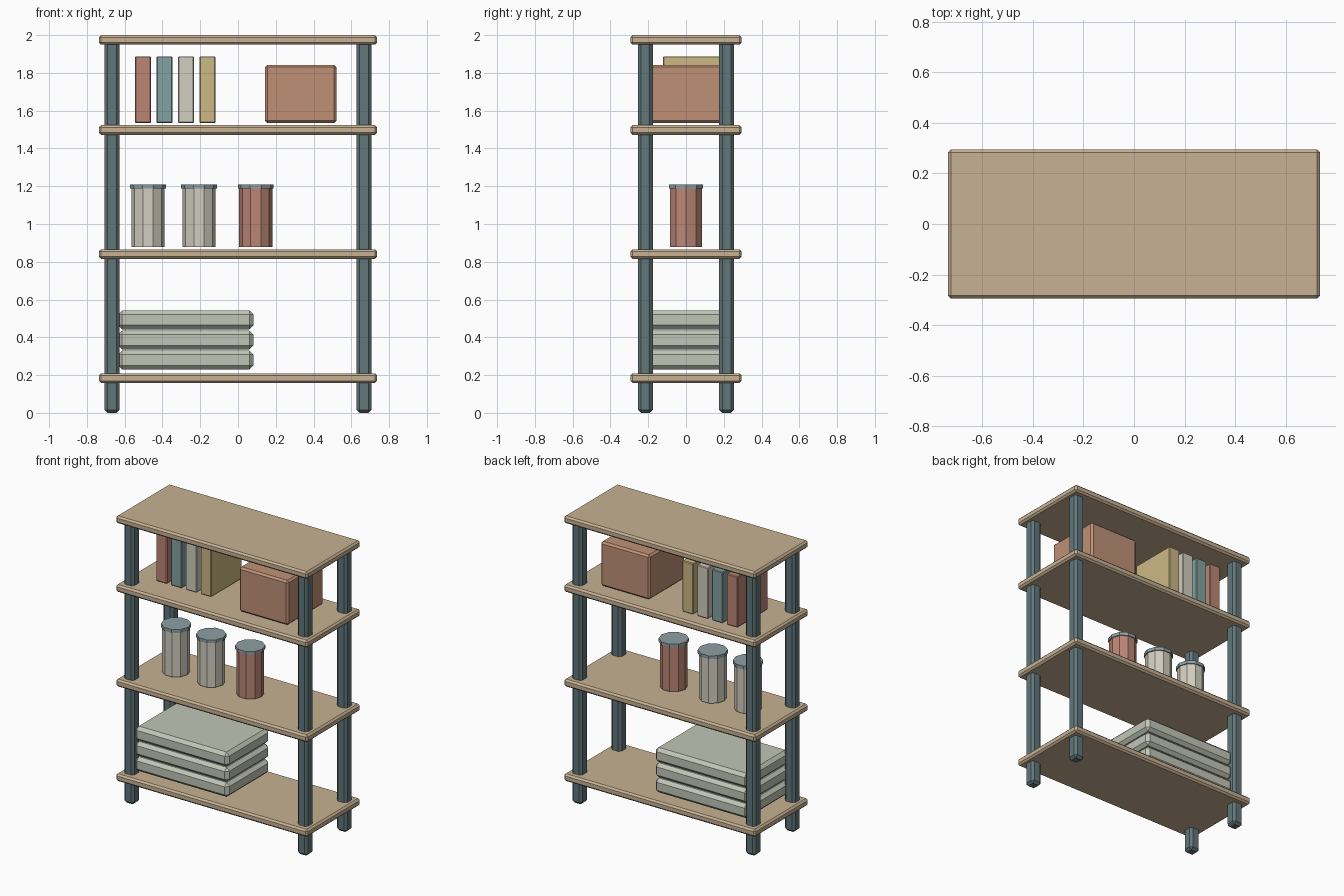
import bpy, bmesh
from math import pi
from mathutils import Matrix

if "Cube" in bpy.data.objects:
    bpy.data.objects.remove(bpy.data.objects["Cube"])


def material(name, r, g, b):
    m = bpy.data.materials.new(name)
    m.diffuse_color = tuple((c / 255) ** 2.2 for c in (r, g, b)) + (1,)
    m.use_nodes = True
    m.node_tree.nodes["Principled BSDF"].inputs["Base Color"].default_value = m.diffuse_color
    return m


WOOD = material("wood", 198, 176, 146)
STEEL = material("steel", 98, 118, 122)
LINEN = material("linen", 192, 197, 182)
RED = material("red", 186, 133, 117)
CLAY = material("clay", 190, 143, 117)
TEAL = material("teal", 132, 160, 160)
CREAM = material("cream", 209, 204, 190)
YELLOW = material("yellow", 203, 183, 132)
LID = material("lid", 142, 158, 162)


def finish(name, bm, mat):
    me = bpy.data.meshes.new(name)
    bm.to_mesh(me)
    bm.free()
    me.materials.append(mat)
    ob = bpy.data.objects.new(name, me)
    bpy.context.collection.objects.link(ob)
    return ob


def box(name, x, y, z, mat, bevel):
    """Chamfered box from (min, max) ranges."""
    bm = bmesh.new()
    bmesh.ops.create_cube(bm, size=1)
    for v in bm.verts:
        v.co = [r[0] if c < 0 else r[1] for c, r in zip(v.co, (x, y, z))]
    bmesh.ops.bevel(bm, geom=bm.edges[:], offset=bevel, segments=1,
                    profile=0.5, affect='EDGES')
    return finish(name, bm, mat)


def drum(name, x, radius, z0, z1, mat):
    """Ten-sided cylinder with corners on the x axis."""
    bm = bmesh.new()
    mtx = Matrix.Translation((x, 0, (z0 + z1) / 2)) @ Matrix.Rotation(pi / 2, 4, 'Z')
    bmesh.ops.create_cone(bm, cap_ends=True, segments=10, radius1=radius,
                          radius2=radius, depth=z1 - z0, matrix=mtx)
    return finish(name, bm, mat)


# Shelf boards
for i, top in enumerate((0.209, 0.866, 1.523, 2.0)):
    box(f"shelf_board_{i + 1}", (-0.737, 0.737), (-0.295, 0.295),
        (top - 0.051, top), WOOD, 0.012)

# Four corner posts
for sx, side in ((-1, "left"), (1, "right")):
    for sy, end in ((-1, "front"), (1, "back")):
        cx, cy = sx * 0.667, sy * 0.215
        box(f"{end}_{side}_post", (cx - 0.039, cx + 0.039),
            (cy - 0.039, cy + 0.039), (0, 1.975), STEEL, 0.016)

# Folded linen stack on the bottom shelf
for i in range(3):
    z = 0.23 + i * 0.106
    box(f"folded_linen_{i + 1}", (-0.635, 0.083), (-0.235, 0.235),
        (z, z + 0.1), LINEN, 0.022)

# Lidded jars on the middle shelf
for i, (x, mat) in enumerate(((-0.476, CREAM), (-0.206, CREAM), (0.094, RED))):
    drum(f"jar_{i + 1}", x, 0.088, 0.877, 1.19, mat)
    drum(f"jar_lid_{i + 1}", x, 0.095, 1.187, 1.21, LID)

# Books on the upper shelf
for i, mat in enumerate((RED, TEAL, CREAM, YELLOW)):
    x = -0.503 + i * 0.1137
    box(f"book_{i + 1}", (x - 0.042, x + 0.042), (-0.122, 0.213),
        (1.534, 1.888), mat, 0.005)

# Storage box on the upper shelf
box("storage_box", (0.143, 0.521), (-0.197, 0.197), (1.534, 1.843), CLAY, 0.013)
